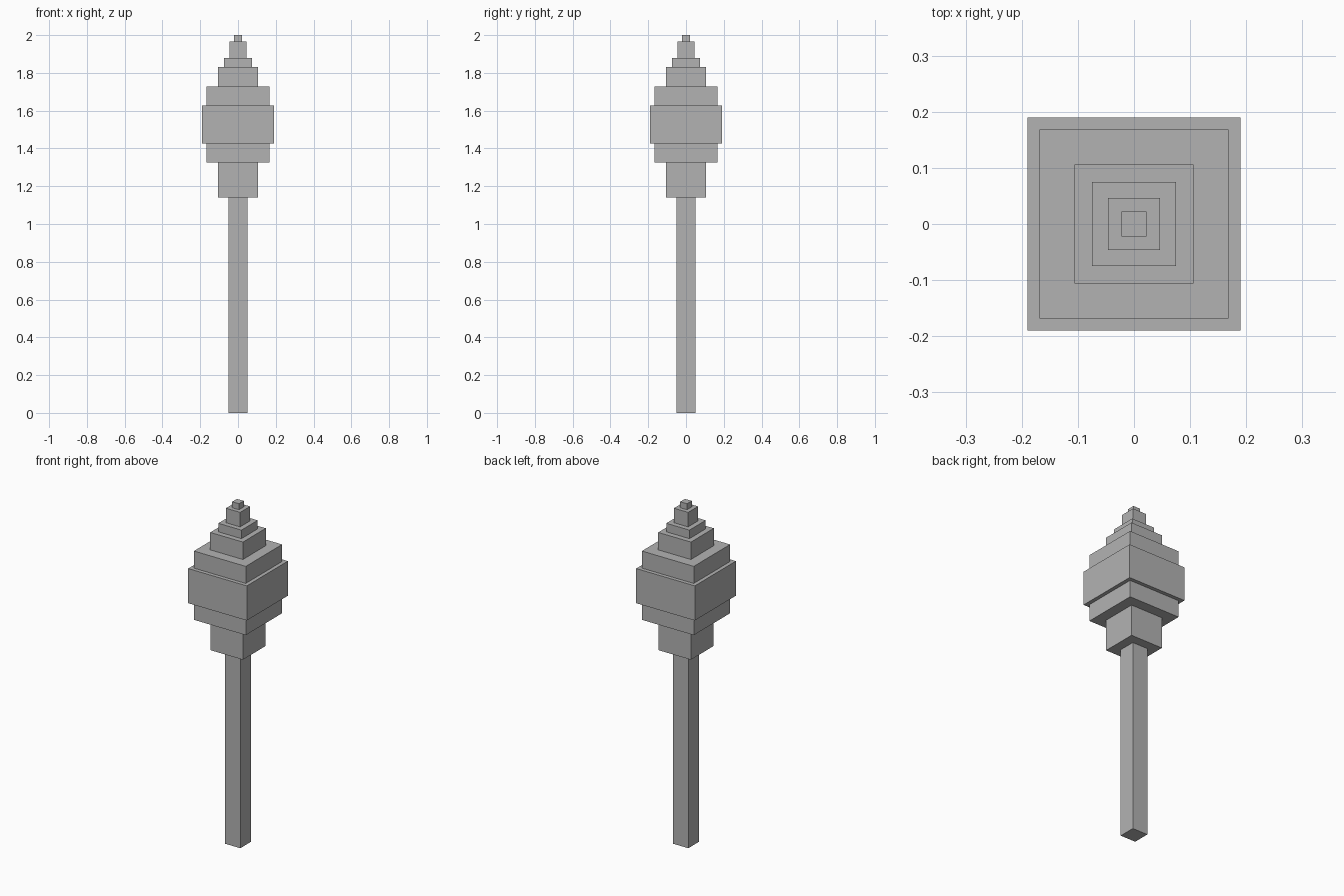
import bpy
import bmesh

cube = bpy.data.objects.get("Cube")
if cube:
    bpy.data.objects.remove(cube, do_unlink=True)

grey = bpy.data.materials.new("plain_grey")
grey.use_nodes = True
colour = (0.45, 0.45, 0.45, 1)
grey.diffuse_color = colour
grey.node_tree.nodes["Principled BSDF"].inputs["Base Color"].default_value = colour


def square_block(name, half, bottom, top):
    """Square block centred on the upright axis."""
    mesh = bpy.data.meshes.new(name)
    bm = bmesh.new()
    bmesh.ops.create_cube(bm, size=1)
    for v in bm.verts:
        v.co.x *= 2 * half
        v.co.y *= 2 * half
        v.co.z = top if v.co.z > 0 else bottom
    bm.to_mesh(mesh)
    bm.free()
    mesh.materials.append(grey)
    obj = bpy.data.objects.new(name, mesh)
    bpy.context.collection.objects.link(obj)
    return obj


# Tall stem
square_block("stem", 0.05, 0, 1.14)

# Stacked tiers of the head: name, half width, top height
tiers = [
    ("base_tier", 0.105, 1.225),
    ("neck_tier", 0.105, 1.325),
    ("lower_tier", 0.168, 1.425),
    ("lower_middle_tier", 0.19, 1.525),
    ("upper_middle_tier", 0.19, 1.628),
    ("upper_tier", 0.168, 1.728),
    ("shoulder_tier", 0.106, 1.83),
    ("collar_tier", 0.075, 1.88),
    ("peak_tier", 0.046, 1.965),
    ("tip", 0.022, 2.0),
]
bottom = 1.14
for name, half, top in tiers:
    square_block(name, half, bottom, top)
    bottom = top
